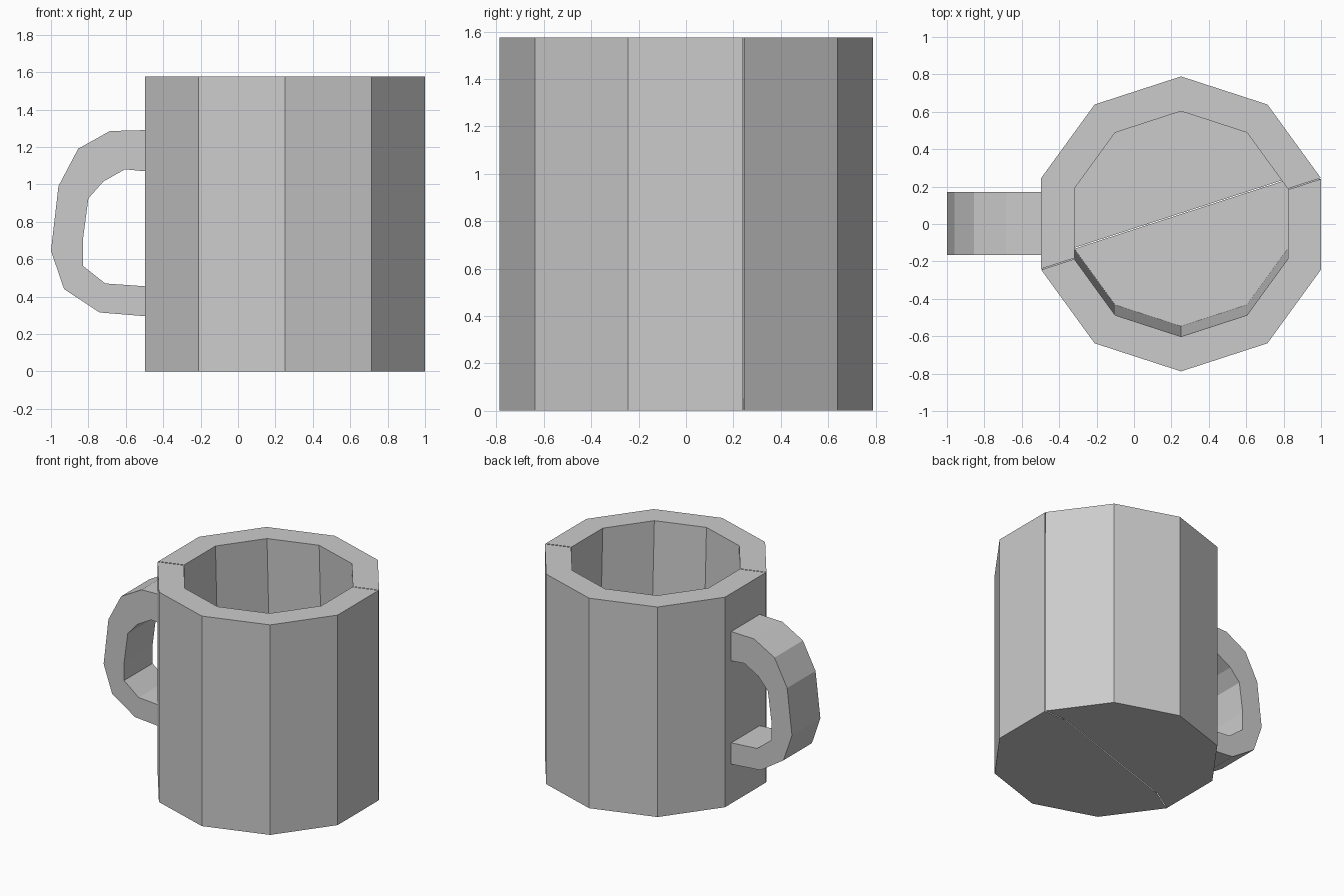
import bpy, bmesh
from math import cos, sin, radians

if "Cube" in bpy.data.objects:
    bpy.data.objects.remove(bpy.data.objects["Cube"])

CX, R_OUT, R_IN, H = 0.2515, 0.786, 0.6, 1.576
LEAN = 0.055   # the cavity drifts towards the back at its floor


def finish(name, bm):
    bmesh.ops.recalc_face_normals(bm, faces=bm.faces)
    mesh = bpy.data.meshes.new(name)
    bm.to_mesh(mesh)
    bm.free()
    obj = bpy.data.objects.new(name, mesh)
    bpy.context.collection.objects.link(obj)
    return obj


def cup_half(name, start, y_off, z_top):
    """Five of the ten sides: underside, outer wall, rim, cavity wall and floor."""
    bm = bmesh.new()

    def arc(r, z, dy=0.0):
        return [bm.verts.new((CX + r * cos(radians(start + 36 * k)),
                              r * sin(radians(start + 36 * k)) + dy + y_off, z))
                for k in range(6)]

    rings = [arc(R_IN, 0, LEAN), arc(R_OUT, 0), arc(R_OUT, z_top), arc(R_IN, z_top)]
    for i in range(4):
        a, b = rings[i], rings[(i + 1) % 4]
        for k in range(5):
            bm.faces.new((a[k], a[k + 1], b[k + 1], b[k]))
    # The floor is one thin sheet level with the underside
    bm.faces.new(rings[0])
    return finish(name, bm)


# Cup body: two halves with a hairline seam
cup_half("cup_back_half", 18, 0.003, H)
cup_half("cup_front_half", 198, -0.002, H)

# Handle: paired outer and inner profile points in x, z
WALL = CX - R_OUT * cos(radians(18))
outer = [(WALL, 1.29), (-0.685, 1.285), (-0.855, 1.19), (-0.96, 0.99),
         (-1.0, 0.645), (-0.93, 0.44), (-0.74, 0.315), (WALL, 0.295)]
inner = [(WALL, 1.07), (-0.605, 1.08), (-0.72, 1.015), (-0.80, 0.925),
         (-0.83, 0.70), (-0.83, 0.565), (-0.71, 0.47), (WALL, 0.455)]
bm = bmesh.new()
rails = [[bm.verts.new((x, y, z)) for x, z in prof]
         for prof, y in ((outer, -0.165), (outer, 0.172), (inner, 0.172), (inner, -0.165))]
for i in range(4):
    a, b = rails[i], rails[(i + 1) % 4]
    for k in range(len(outer) - 1):
        bm.faces.new((a[k], a[k + 1], b[k + 1], b[k]))
finish("handle", bm)
